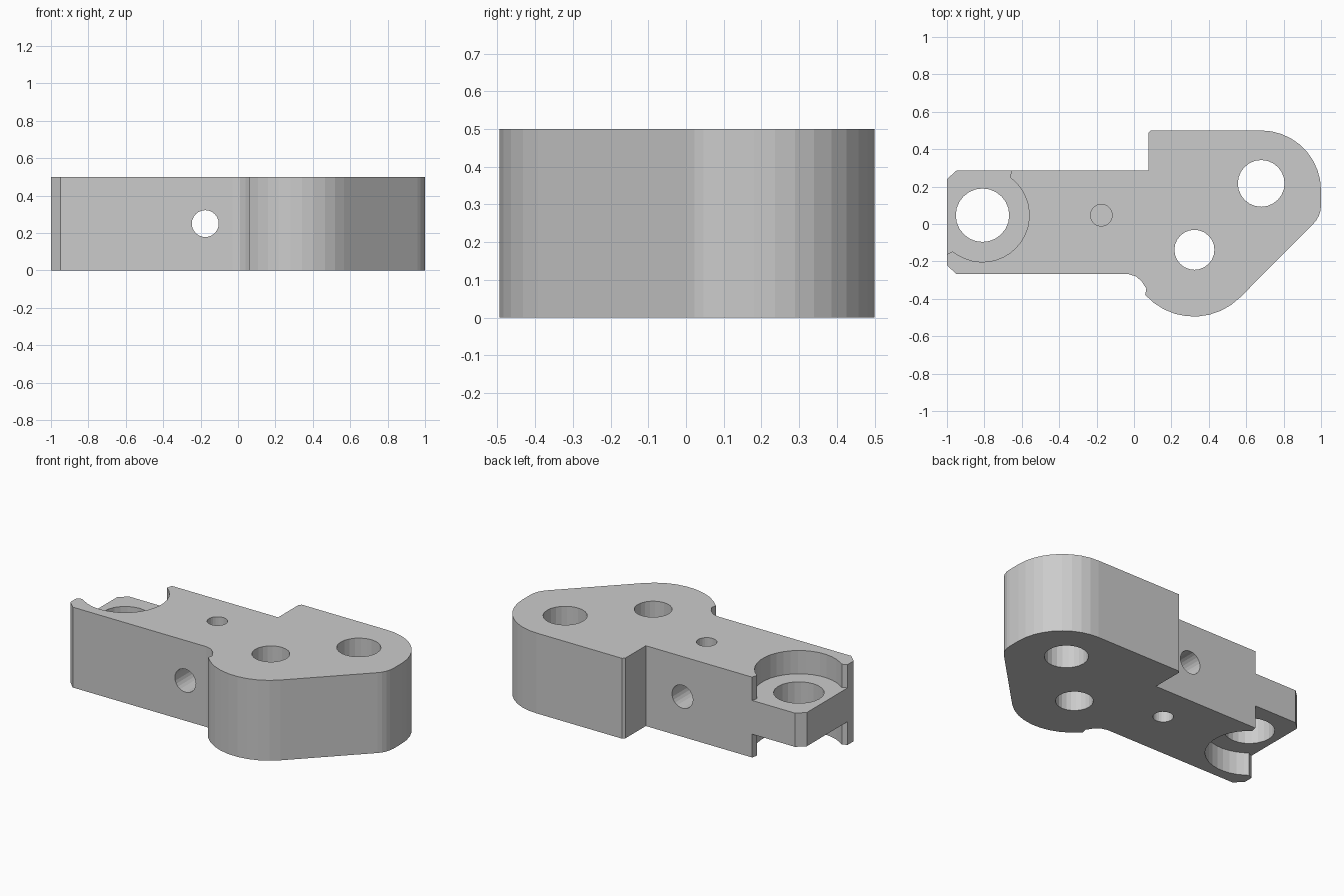
import bpy, bmesh
from math import cos, sin, radians
from mathutils import Matrix, Vector

if "Cube" in bpy.data.objects:
    bpy.data.objects.remove(bpy.data.objects["Cube"])


def arc(cx, cy, r, a0, a1, n):
    return [(cx + r * cos(radians(a0 + (a1 - a0) * i / n)),
             cy + r * sin(radians(a0 + (a1 - a0) * i / n))) for i in range(n + 1)]


def prism(name, pts, z0, z1):
    bm = bmesh.new()
    face = bm.faces.new([bm.verts.new((x, y, z0)) for x, y in pts])
    top = bmesh.ops.extrude_face_region(bm, geom=[face])["geom"]
    bmesh.ops.translate(bm, vec=(0, 0, z1 - z0),
                        verts=[v for v in top if isinstance(v, bmesh.types.BMVert)])
    bmesh.ops.recalc_face_normals(bm, faces=bm.faces)
    mesh = bpy.data.meshes.new(name)
    bm.to_mesh(mesh)
    bm.free()
    obj = bpy.data.objects.new(name, mesh)
    bpy.context.collection.objects.link(obj)
    return obj


def cut(target, cutter):
    cutter.hide_render = True
    mod = target.modifiers.new("cut", "BOOLEAN")
    mod.operation, mod.solver, mod.object = "DIFFERENCE", "EXACT", cutter
    bpy.context.view_layer.objects.active = target
    bpy.ops.object.modifier_apply(modifier=mod.name)
    bpy.data.objects.remove(cutter)


# Bracket body: straight arm flaring into a rounded triangular head
outline = [(-1, 0.24), (-1, -0.22), (-0.95, -0.268), (-0.03, -0.268),
           (0.01, -0.28), (0.04, -0.305), (0.066, -0.345)]
outline += arc(0.32, -0.145, 0.35, 222, 315, 9)
outline += arc(0.86, 0.1, 0.14, -45, 0, 4)
outline += arc(0.68, 0.18, 0.32, 0, 90, 9)
outline += [(0.09, 0.5), (0.077, 0.487), (0.077, 0.285), (-0.95, 0.285)]
body = prism("pivot_bracket", outline, 0, 0.5)

# Matching recesses above and below the tongue, open to the back and left
recess = arc(-0.81, 0.047, 0.25, 54, -123, 18)
recess += [(-0.97, -0.147), (-1.1, -0.21), (-1.1, 0.4), (-0.655, 0.4), (-0.655, 0.285)]
for z0, z1 in ((-0.1, 0.145), (0.355, 0.6)):
    cut(body, prism("recess_cutter", recess, z0, z1))

# Through holes, plus a blind oil hole from each face
for x, y, r, z0, z1 in ((-0.81, 0.047, 0.143, -0.1, 0.6),
                        (0.68, 0.217, 0.125, -0.1, 0.6),
                        (0.323, -0.138, 0.107, -0.1, 0.6),
                        (-0.175, 0.047, 0.058, -0.1, 0.17),
                        (-0.175, 0.047, 0.058, 0.33, 0.6)):
    cut(body, prism("hole_cutter", arc(x, y, r, 0, 345, 23), z0, z1))

# Cross hole running front to back through the arm
cross = prism("cross_cutter", arc(0, 0, 0.072, 0, 345, 23), -0.6, 0.6)
cross.data.transform(Matrix.Translation(Vector((-0.175, 0, 0.25))) @ Matrix.Rotation(radians(90), 4, "X"))
cut(body, cross)
